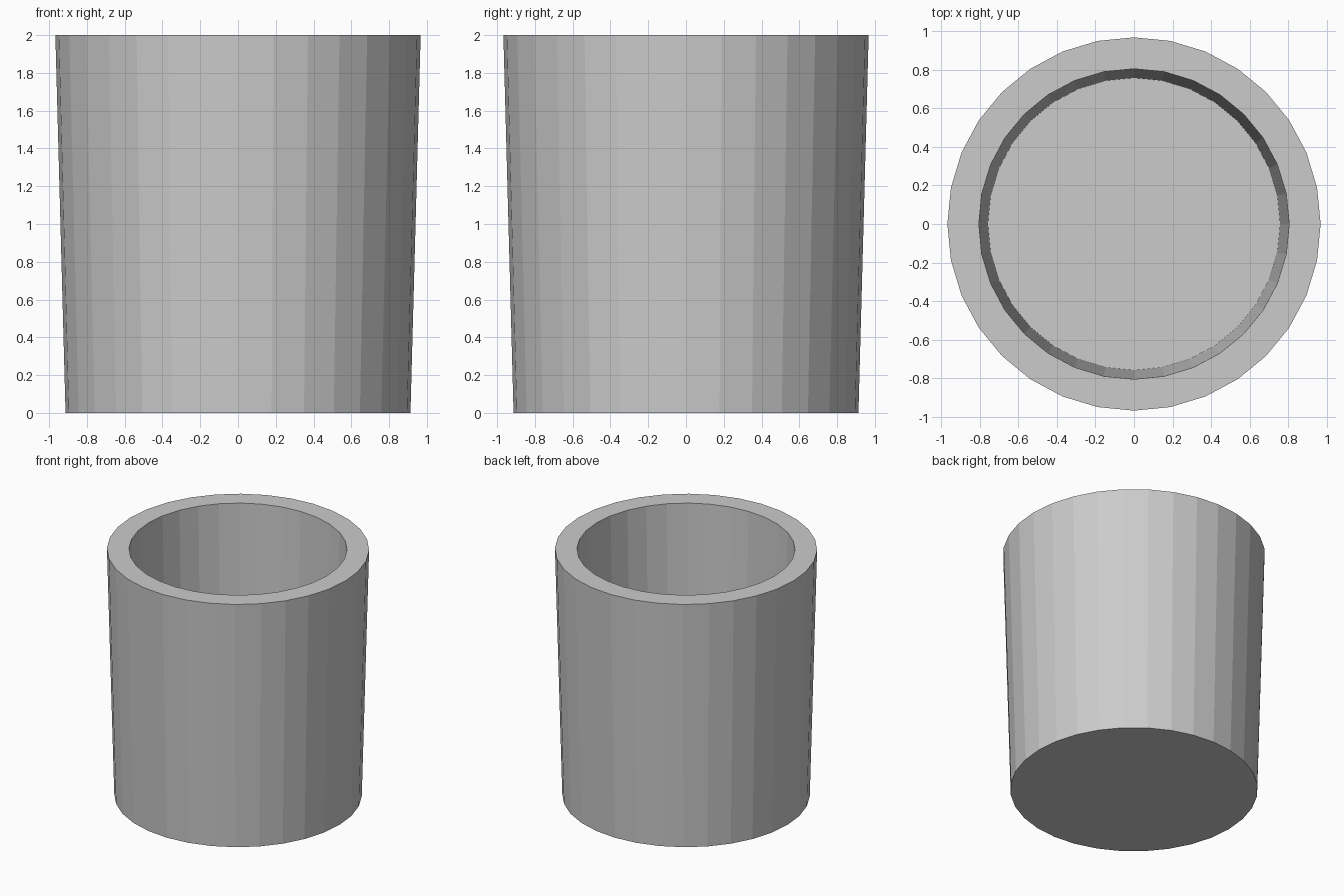
import bpy, bmesh, math

if "Cube" in bpy.data.objects:
    bpy.data.objects.remove(bpy.data.objects["Cube"])

SIDES = 32
# Closed profile (radius, z): outer base, outer rim, inner rim, inner floor
PROFILE = [(0.913, 0.0), (0.967, 2.0), (0.804, 2.0), (0.757, 0.16)]

bm = bmesh.new()

# Rings of the cup wall
rings = []
for r, z in PROFILE:
    ring = []
    for i in range(SIDES):
        a = 2 * math.pi * i / SIDES
        ring.append(bm.verts.new((r * math.cos(a), r * math.sin(a), z)))
    rings.append(ring)

# Outer wall, rim and inner wall
for low, high in zip(rings, rings[1:]):
    for i in range(SIDES):
        j = (i + 1) % SIDES
        bm.faces.new((low[i], low[j], high[j], high[i]))

# Underside and inner floor
bm.faces.new(rings[0][::-1])
bm.faces.new(rings[-1])
bmesh.ops.recalc_face_normals(bm, faces=bm.faces)

mesh = bpy.data.meshes.new("cup")
bm.to_mesh(mesh)
bm.free()
cup = bpy.data.objects.new("cup", mesh)
bpy.context.collection.objects.link(cup)
